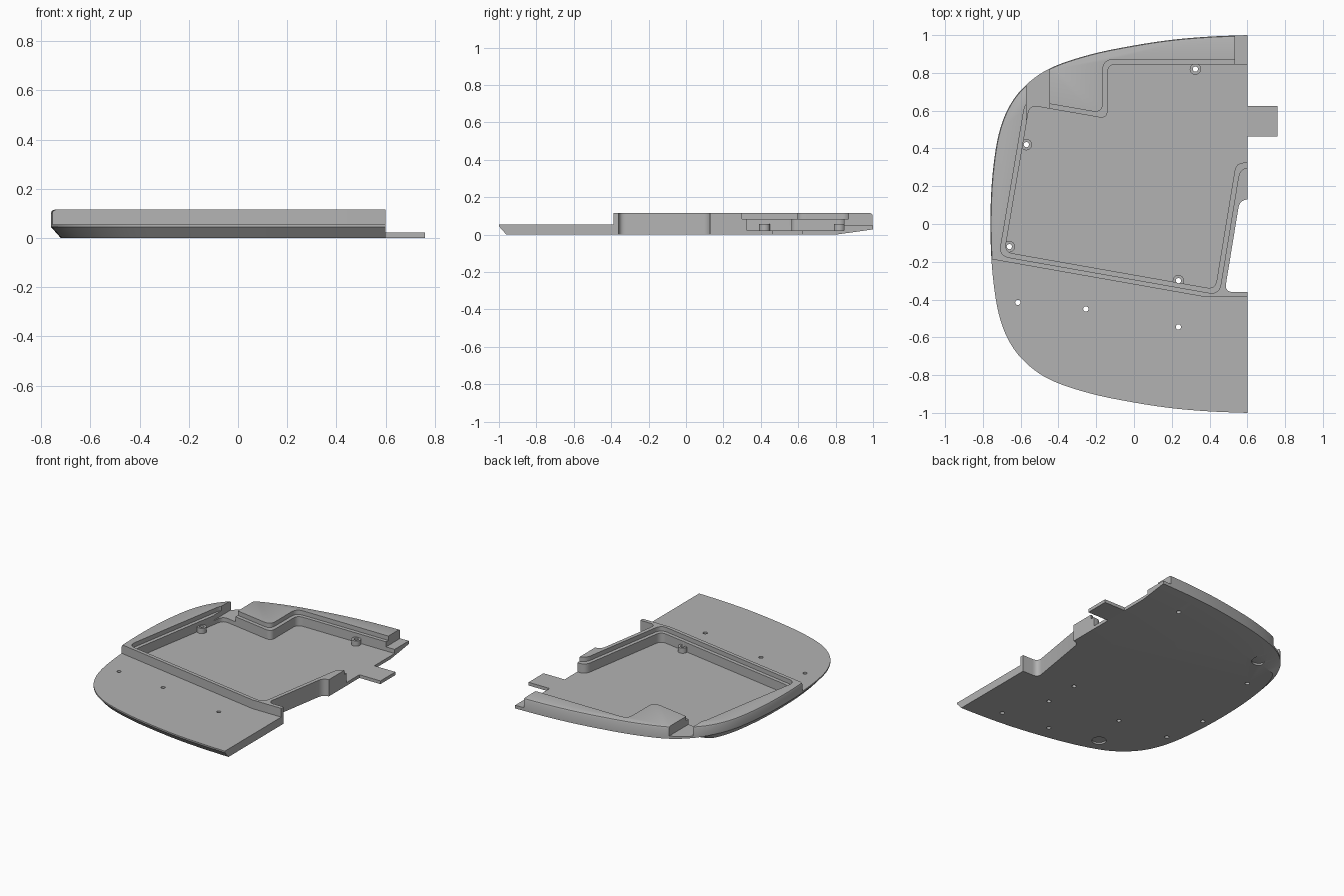
import bpy, bmesh, math
from mathutils import Vector

if "Cube" in bpy.data.objects:
    bpy.data.objects.remove(bpy.data.objects["Cube"])

grey = bpy.data.materials.new("warm_grey_plastic")
grey.diffuse_color = (0.45, 0.45, 0.45, 1)
grey.use_nodes = True
grey.node_tree.nodes["Principled BSDF"].inputs["Base Color"].default_value = grey.diffuse_color


def make_object(name, bm):
    bmesh.ops.recalc_face_normals(bm, faces=bm.faces)
    mesh = bpy.data.meshes.new(name)
    bm.to_mesh(mesh)
    bm.free()
    mesh.materials.append(grey)
    ob = bpy.data.objects.new(name, mesh)
    bpy.context.collection.objects.link(ob)
    return ob


def loft(name, rings):
    """Closed solid through rings of 3D points."""
    bm = bmesh.new()
    loops = [[bm.verts.new(p) for p in r] for r in rings]
    n = len(loops[0])
    for a, b in zip(loops, loops[1:]):
        for i in range(n):
            j = (i + 1) % n
            bm.faces.new((a[i], a[j], b[j], b[i]))
    bm.faces.new(loops[0][::-1])
    bm.faces.new(loops[-1])
    return make_object(name, bm)


def prism(name, pts, z0, z1):
    return loft(name, [[(p[0], p[1], z) for p in pts] for z in (z0, z1)])


def cylinder(name, x, y, r, z0, z1, n=24):
    return prism(name, [(x + r * math.cos(2 * math.pi * i / n),
                         y + r * math.sin(2 * math.pi * i / n)) for i in range(n)], z0, z1)


def box(name, x0, x1, y0, y1, z0, z1):
    return prism(name, [(x0, y0), (x1, y0), (x1, y1), (x0, y1)], z0, z1)


def rounded(pts, r, steps=6):
    """Fillet every corner of a polygon."""
    out, n = [], len(pts)
    for i in range(n):
        p = Vector(pts[i])
        a = p + (Vector(pts[i - 1]) - p).normalized() * r
        b = p + (Vector(pts[(i + 1) % n]) - p).normalized() * r
        for k in range(steps + 1):
            t = k / steps
            out.append(a * (1 - t) ** 2 + p * 2 * t * (1 - t) + b * t * t)
    return out


def offset(pts, d):
    """Grow a counter-clockwise polygon by d with mitred corners."""
    out, n = [], len(pts)
    for i in range(n):
        p = Vector(pts[i])
        e1 = (p - Vector(pts[i - 1])).normalized()
        e2 = (Vector(pts[(i + 1) % n]) - p).normalized()
        n1, n2 = Vector((e1.y, -e1.x)), Vector((e2.y, -e2.x))
        out.append(p + (n1 + n2) * d / (1 + n1.dot(n2)))
    return out


def boolean(target, tool, operation='DIFFERENCE'):
    mod = target.modifiers.new("cut", 'BOOLEAN')
    mod.operation, mod.object, mod.solver = operation, tool, 'EXACT'
    bpy.context.view_layer.objects.active = target
    bpy.ops.object.modifier_apply(modifier=mod.name)
    bpy.data.objects.remove(tool, do_unlink=True)


# Curved outline from the back right corner round the left to the front right
half = [(0.6, 1), (0.4, 0.992), (0.2, 0.975), (0, 0.945), (-0.22, 0.9), (-0.42, 0.835),
        (-0.55, 0.755), (-0.65, 0.64), (-0.715, 0.48), (-0.75, 0.25)]
key = [Vector(p) for p in half + [(-0.76, 0)] + [(x, -y) for x, y in half[::-1]]]
arc = []
for i in range(len(key) - 1):
    p0, p1, p2 = key[max(i - 1, 0)], key[i], key[i + 1]
    p3 = key[min(i + 2, len(key) - 1)]
    for k in range(5):
        t = k / 5
        arc.append(0.5 * (2 * p1 + (p2 - p0) * t + (2 * p0 - 5 * p1 + 4 * p2 - p3) * t * t
                          + (3 * p1 - p0 - 3 * p2 + p3) * t ** 3))
arc.append(key[-1])
normals = [Vector((0, 1))]
for a, b in zip(arc, arc[2:]):
    d = (b - a).normalized()
    normals.append(Vector((-d.y, d.x)) * -1 if Vector((-d.y, d.x)).dot(a) < 0
                   else Vector((-d.y, d.x)))
normals.append(Vector((0, -1)))


def ring(inset, z, back_inset=None, back_z=None):
    """Inset outline; the back edge can have its own inset and height."""
    out = []
    for p, nrm in zip(arc, normals):
        w = max(0, (nrm.y - 0.5) / 0.5)
        d = inset + w * ((inset if back_inset is None else back_inset) - inset)
        h = z + w * ((z if back_z is None else back_z) - z)
        q = p - nrm * d
        out.append((q.x, q.y, h))
    return out


# Tray body with chamfered underside and softened top rim
body = loft("tray_body", [ring(0.04, 0, 0.2, 0), ring(0, 0.045, 0, 0.028), ring(0, 0.102),
                          ring(0.004, 0.111), ring(0.014, 0.115)])

# Lower front deck
boolean(body, prism("deck_cut", [(-1, -0.143), (-1, -1.2), (0.8, -1.2), (0.8, -0.387),
                                 (0.38, -0.387)], 0.055, 0.3))

# Stepped pocket with open right side
pocket = [(0.8, 0.325), (0.8, 0.845), (-0.14, 0.845), (-0.14, 0.557), (-0.553, 0.629),
          (-0.685, -0.148), (0.43, -0.345), (0.54, 0.325)]
boolean(body, prism("ledge_cut", rounded(offset(pocket, 0.025), 0.055), 0.085, 0.3))
boolean(body, prism("pocket_cut", rounded(pocket, 0.045), 0.022, 0.3))

# Channels through the rear wall
boolean(body, box("left_channel", -0.57, -0.447, 0.55, 1.2, 0.05, 0.3))
boolean(body, box("right_channel", 0.535, 0.8, 0.8, 1.2, 0.05, 0.3))

# Side notch
boolean(body, prism("notch_cut", rounded([(0.8, -0.36), (0.8, 0.13), (0.56, 0.13),
                                          (0.48, -0.36)], 0.045), -0.2, 0.3))

# Screw bosses and their holes
bosses = [(0.325, 0.82), (-0.57, 0.42), (-0.66, -0.12), (0.235, -0.3)]
for x, y in bosses:
    boolean(body, cylinder("boss", x, y, 0.03, 0.012, 0.058), 'UNION')
for x, y in bosses + [(-0.615, -0.415), (-0.255, -0.45), (0.235, -0.545)]:
    boolean(body, cylinder("screw_hole", x, y, 0.014, -0.2, 0.3, 16))

# Blind holes and round foot recesses underneath
for x, y, r, depth in [(0.364, -0.844, 0.014, 0.04), (0.023, -0.8, 0.014, 0.04),
                       (-0.448, 0.676, 0.045, 0.012), (-0.32, -0.72, 0.045, 0.012)]:
    boolean(body, cylinder("underside_hole", x, y, r, -0.2, depth))

# Side tab
tab = box("side_tab", 0.6, 0.76, 0.463, 0.625, 0, 0.022)

bpy.ops.object.select_all(action='DESELECT')
body.select_set(True)
bpy.context.view_layer.objects.active = body
bpy.ops.object.shade_smooth_by_angle(angle=math.radians(25))
